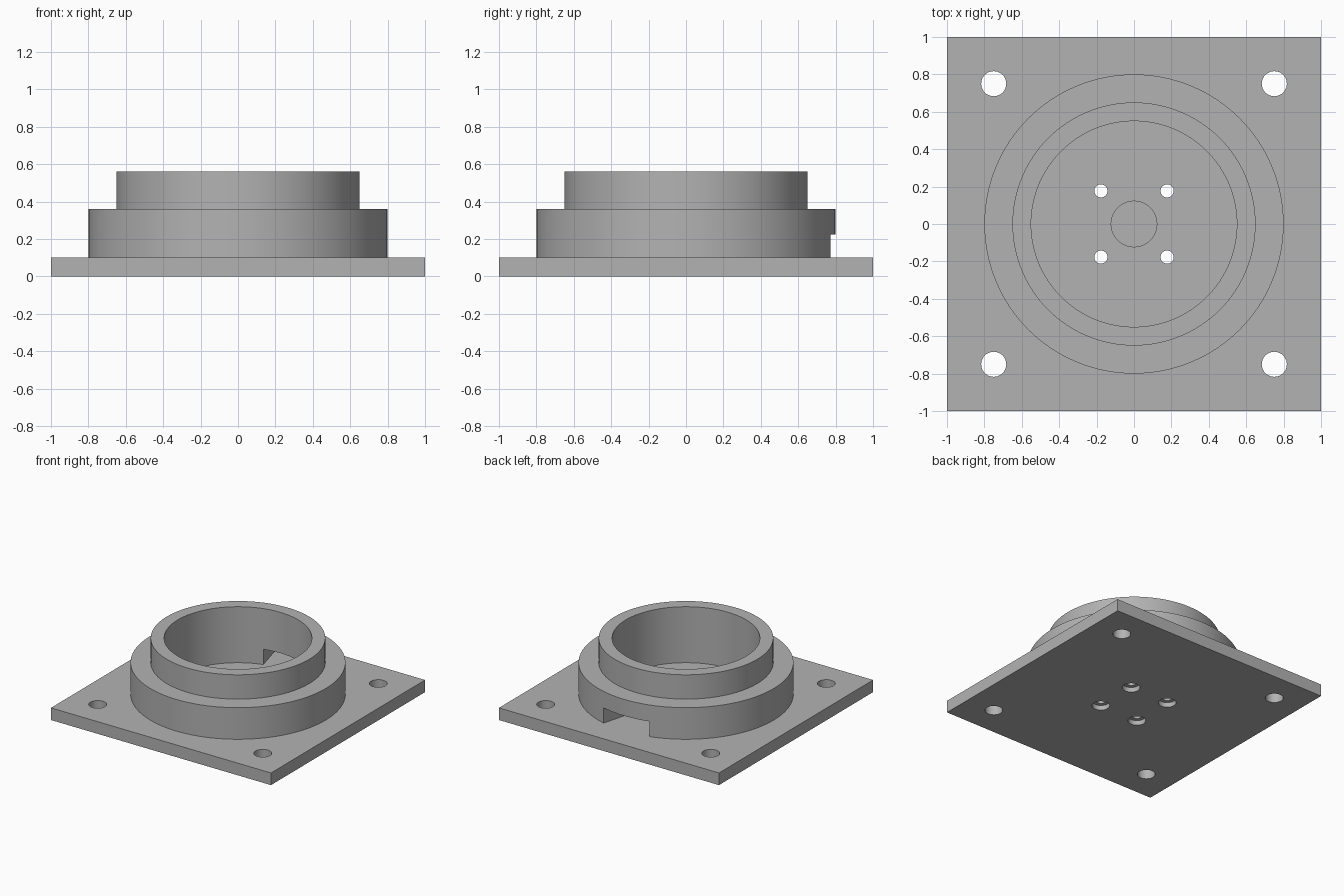
import bpy, bmesh
from math import sin, cos, pi, radians

cube = bpy.data.objects.get("Cube")
if cube:
    bpy.data.objects.remove(cube, do_unlink=True)

grey = bpy.data.materials.new("plain grey")
grey.use_nodes = True
colour = (0.45, 0.45, 0.45, 1)
grey.diffuse_color = colour
grey.node_tree.nodes["Principled BSDF"].inputs["Base Color"].default_value = colour

SEGMENTS = 128
PLATE_TOP = 0.10


def make_object(name, bm):
    bmesh.ops.recalc_face_normals(bm, faces=bm.faces)
    mesh = bpy.data.meshes.new(name)
    bm.to_mesh(mesh)
    bm.free()
    mesh.materials.append(grey)
    obj = bpy.data.objects.new(name, mesh)
    bpy.context.collection.objects.link(obj)
    return obj


def prism(name, outline, z0, z1):
    """Upright solid with the given outline."""
    bm = bmesh.new()
    base = bm.faces.new([bm.verts.new((x, y, z0)) for x, y in outline])
    top = bmesh.ops.extrude_face_region(bm, geom=[base])["geom"]
    verts = [v for v in top if isinstance(v, bmesh.types.BMVert)]
    bmesh.ops.translate(bm, verts=verts, vec=(0, 0, z1 - z0))
    return make_object(name, bm)


def cylinder(name, x, y, radius, z0, z1, sides=48):
    turns = [2 * pi * i / sides for i in range(sides)]
    return prism(name, [(x + radius * cos(a), y + radius * sin(a)) for a in turns], z0, z1)


def lathe(name, profile):
    """Closed (radius, z) profile turned about the z axis."""
    bm = bmesh.new()
    rings = [[bm.verts.new((r * cos(2 * pi * i / SEGMENTS), r * sin(2 * pi * i / SEGMENTS), z))
              for i in range(SEGMENTS)] for r, z in profile]
    for a, b in zip(rings, rings[1:] + rings[:1]):
        for i in range(SEGMENTS):
            j = (i + 1) % SEGMENTS
            bm.faces.new((a[i], a[j], b[j], b[i]))
    return make_object(name, bm)


def cut(obj, cutter):
    mod = obj.modifiers.new("cut", 'BOOLEAN')
    mod.operation = 'DIFFERENCE'
    mod.solver = 'EXACT'
    mod.object = cutter
    bpy.ops.object.select_all(action='DESELECT')
    bpy.context.view_layer.objects.active = obj
    obj.select_set(True)
    bpy.ops.object.modifier_apply(modifier=mod.name)
    bpy.data.objects.remove(cutter, do_unlink=True)


# Square base plate
plate = prism("base_plate", [(-1, -1), (1, -1), (1, 1), (-1, 1)], 0, PLATE_TOP)

# Corner holes, and screw holes counterbored from below
for sx in (-1, 1):
    for sy in (-1, 1):
        cut(plate, cylinder("corner_hole", sx * 0.75, sy * 0.75, 0.067, -0.1, 0.2))
        x, y = sx * 0.177, sy * 0.177
        cut(plate, cylinder("screw_hole", x, y, 0.035, -0.1, 0.2))
        cut(plate, cylinder("screw_head_recess", x, y, 0.067, -0.1, 0.04))

# Blind recess in the middle of the floor
cut(plate, cylinder("centre_recess", 0, 0, 0.122, 0.05, 0.2, 64))

# Stepped round collar
collar = lathe("stepped_collar", [(0.55, PLATE_TOP), (0.8, PLATE_TOP), (0.8, 0.36),
                                  (0.65, 0.36), (0.65, 0.56), (0.55, 0.56)])

# Radial wedge opening through the back of the collar
half = radians(15)
wedge = [(0, 0), (1.2 * sin(half), 1.2 * cos(half)), (-1.2 * sin(half), 1.2 * cos(half))]
cut(collar, prism("cable_opening", wedge, 0.0, 0.225))

for obj in (plate, collar):
    bpy.ops.object.select_all(action='DESELECT')
    bpy.context.view_layer.objects.active = obj
    obj.select_set(True)
    bpy.ops.object.shade_smooth_by_angle(angle=radians(30))
